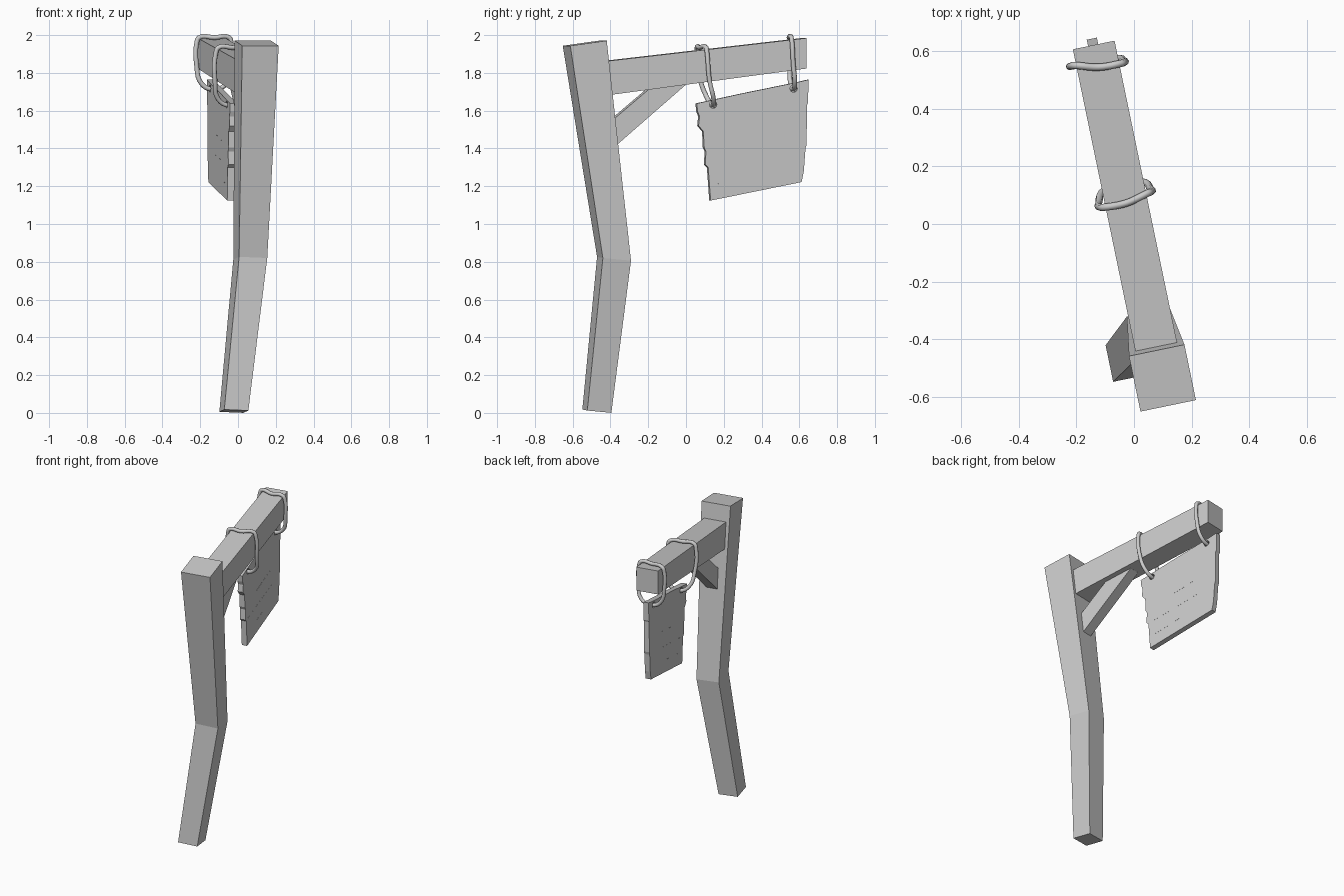
import bpy, bmesh, math
from mathutils import Matrix, Vector

if "Cube" in bpy.data.objects:
    bpy.data.objects.remove(bpy.data.objects["Cube"])

TURN = Matrix.Rotation(math.radians(11.7), 4, 'Z')   # whole sign is turned a little
ARM_X = -0.011                                       # arm centre line, in the turned frame


def add_mesh(name, bm, turned=True):
    bmesh.ops.recalc_face_normals(bm, faces=bm.faces)
    if turned:
        bm.transform(TURN)
    me = bpy.data.meshes.new(name)
    bm.to_mesh(me)
    bm.free()
    ob = bpy.data.objects.new(name, me)
    bpy.context.collection.objects.link(ob)
    return ob


def slab(name, outline, x, half):
    """Extrude a (y, z) outline along x, centred on x."""
    bm = bmesh.new()
    a = [bm.verts.new((x - half, y, z)) for y, z in outline]
    b = [bm.verts.new((x + half, y, z)) for y, z in outline]
    n = len(outline)
    bm.faces.new(a)
    bm.faces.new(b[::-1])
    for i in range(n):
        bm.faces.new((a[i], a[(i + 1) % n], b[(i + 1) % n], b[i]))
    return add_mesh(name, bm)


# Crooked post: square rings (centre, half width, tilt along x and y)
rings = [((-0.022, -0.472, 0.009), 0.065, (-0.02, -0.10)),
         ((0.065, -0.381, 0.816), 0.076, (-0.02, -0.10)),
         ((0.099, -0.536, 1.957), 0.0985, (-0.03, 0.135))]
bm = bmesh.new()
loops = []
for c, h, (tx, ty) in rings:
    loop = []
    for sx, sy in ((-1, -1), (1, -1), (1, 1), (-1, 1)):
        d = TURN @ Vector((sx * h, sy * h, 0))
        d.z = d.x * tx + d.y * ty
        loop.append(bm.verts.new(Vector(c) + d))
    loops.append(loop)
for lo, hi in zip(loops, loops[1:]):
    for i in range(4):
        j = (i + 1) % 4
        bm.faces.new((lo[i], lo[j], hi[j], hi[i]))
bm.faces.new(loops[0][::-1])
bm.faces.new(loops[-1])
add_mesh("post", bm, turned=False)

# Arm and diagonal brace
slab("arm", [(-0.54, 1.668), (0.638, 1.823), (0.638, 1.984), (-0.54, 1.851)], ARM_X, 0.074)
slab("brace", [(-0.45, 1.358), (-0.005, 1.738), (0.0, 1.77), (-0.12, 1.785), (-0.45, 1.51)],
     ARM_X, 0.037)

# Hanging board with a chipped left edge
board_x = -0.013
board = slab("board", [
    (0.057, 1.638), (0.30, 1.690), (0.60, 1.750), (0.661, 1.764), (0.659, 1.64), (0.653, 1.63),
    (0.651, 1.42), (0.645, 1.40), (0.636, 1.28), (0.624, 1.222), (0.132, 1.124), (0.119, 1.30),
    (0.103, 1.315), (0.107, 1.385), (0.097, 1.405), (0.093, 1.49), (0.067, 1.52), (0.072, 1.57),
    (0.062, 1.595)], board_x, 0.018)

# Rope holes in the board
HOLES = [(0.146, 1.632), (0.581, 1.717)]
for y, z in HOLES:
    bm = bmesh.new()
    bmesh.ops.create_cone(bm, cap_ends=True, segments=10, radius1=0.02, radius2=0.02, depth=0.2,
                          matrix=Matrix.Translation((board_x, y, z)) @ Matrix.Rotation(math.pi / 2, 4, 'Y'))
    cutter = add_mesh("hole_cutter", bm)
    cutter.hide_render = True
    cutter.hide_set(True)
    mod = board.modifiers.new("hole", 'BOOLEAN')
    mod.operation = 'DIFFERENCE'
    mod.object = cutter
    mod.solver = 'EXACT'

# Thin cracks along the planks, showing on both faces
for y0, z0, y1, z1 in ((0.28, 1.442, 0.50, 1.488), (0.12, 1.305, 0.52, 1.38), (0.16, 1.21, 0.38, 1.257)):
    ym, zm = (y0 + y1) / 2, (z0 + z1) / 2
    slab("crack", [(y0, z0), (ym, zm - 0.002), (y1, z1), (ym, zm + 0.002)], board_x, 0.0185)


def rope(name, y_left, y_right, hole, top):
    """Closed rope loop over the arm and through a board hole."""
    yh, zh = hole
    pts = []
    for x, t, z in ((0.066, 0, top), (0.078, 0.04, top - 0.025), (0.079, 0.3, zh + 0.13),
                    (0.055, 0.85, zh + 0.025)):
        pts.append((ARM_X + x + 0.012, y_right + (yh - y_right) * t, z))
    pts.append((board_x, yh, zh - 0.004))
    for x, t, z in ((0.055, 0.85, zh + 0.025), (0.083, 0.3, zh + 0.13), (0.082, 0.04, top - 0.03),
                    (0.07, 0, top - 0.001)):
        pts.append((ARM_X - x - 0.01, y_left + (yh - y_left) * t, z))
    pts.append((ARM_X, (y_left + y_right) / 2 - 0.01, top))
    cu = bpy.data.curves.new(name, 'CURVE')
    cu.dimensions = '3D'
    cu.bevel_depth = 0.0125
    cu.bevel_resolution = 2
    cu.resolution_u = 5
    sp = cu.splines.new('BEZIER')
    sp.bezier_points.add(len(pts) - 1)
    sp.use_cyclic_u = True
    for bp, p in zip(sp.bezier_points, pts):
        bp.co = TURN @ Vector(p)
        bp.handle_left_type = bp.handle_right_type = 'AUTO'
    bpy.context.collection.objects.link(bpy.data.objects.new(name, cu))


rope("inner_rope", 0.078, 0.095, HOLES[0], 1.934)
rope("outer_rope", 0.582, 0.556, HOLES[1], 1.987)
